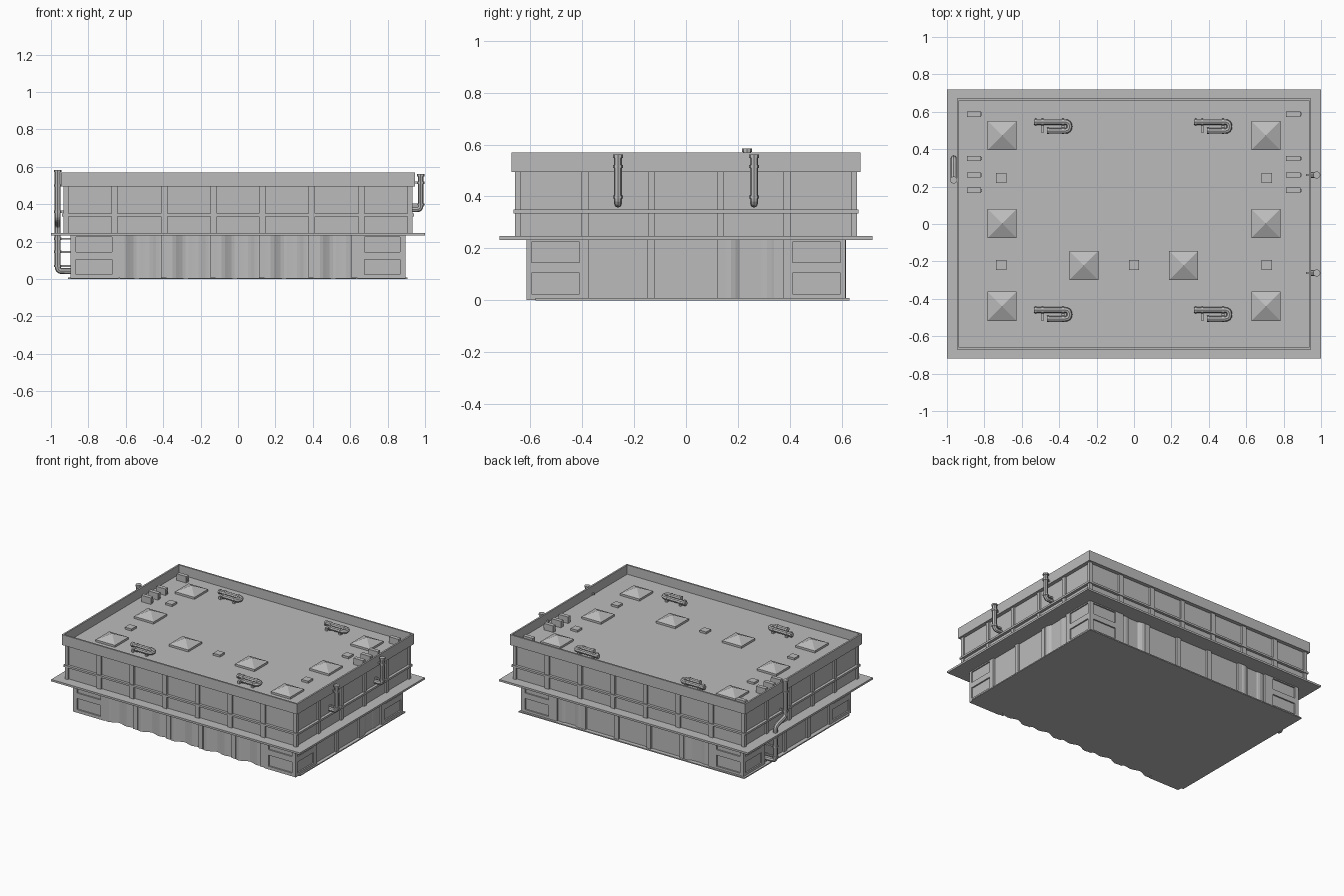
import bpy, bmesh, math
from mathutils import Vector, Matrix

cube = bpy.data.objects.get("Cube")
if cube:
    bpy.data.objects.remove(cube, do_unlink=True)

grey = bpy.data.materials.new("concrete_grey")
grey.use_nodes = True
GREY = (0.5, 0.5, 0.5, 1)
grey.diffuse_color = GREY
grey.node_tree.nodes["Principled BSDF"].inputs["Base Color"].default_value = GREY


def add_object(name, bm):
    bmesh.ops.recalc_face_normals(bm, faces=bm.faces)
    mesh = bpy.data.meshes.new(name)
    bm.to_mesh(mesh)
    bm.free()
    mesh.materials.append(grey)
    obj = bpy.data.objects.new(name, mesh)
    bpy.context.collection.objects.link(obj)
    return obj


def box(bm, x, y, z):
    """Add a box from (min, max) ranges."""
    mid = [(r[0] + r[1]) / 2 for r in (x, y, z)]
    size = [abs(r[1] - r[0]) for r in (x, y, z)]
    bmesh.ops.create_cube(bm, size=1, matrix=Matrix.Translation(mid) @ Matrix.Diagonal((*size, 1)))


def slab(name, hx, hy, z):
    bm = bmesh.new()
    box(bm, (-hx, hx), (-hy, hy), z)
    return add_object(name, bm)


def rounded(points, radius):
    """Replace inner corners of a path by short arcs."""
    pts = [Vector(p) for p in points]
    out = [pts[0]]
    for a, b, c in zip(pts, pts[1:], pts[2:]):
        p, q = b + (a - b).normalized() * radius, b + (c - b).normalized() * radius
        for i in range(5):
            t = i / 4
            out.append(p * (1 - t) ** 2 + b * 2 * t * (1 - t) + q * t * t)
    return out + [pts[-1]]


def pipe(name, points, radius, bend):
    path = rounded(points, bend)
    curve = bpy.data.curves.new(name, "CURVE")
    curve.dimensions = "3D"
    curve.bevel_depth = radius
    curve.bevel_resolution = 2
    curve.use_fill_caps = True
    spline = curve.splines.new("POLY")
    spline.points.add(len(path) - 1)
    for sp, p in zip(spline.points, path):
        sp.co = (*p, 1)
    spline.use_smooth = False
    temp = bpy.data.objects.new(name, curve)
    bpy.context.collection.objects.link(temp)
    bpy.context.view_layer.update()
    mesh = bpy.data.meshes.new_from_object(temp.evaluated_get(bpy.context.evaluated_depsgraph_get()))
    bpy.data.objects.remove(temp, do_unlink=True)
    mesh.materials.clear()
    mesh.materials.append(grey)
    bpy.context.collection.objects.link(bpy.data.objects.new(name, mesh))


def collars(name, centres, radius, height, axis="Z"):
    bm = bmesh.new()
    turn = Matrix.Rotation(math.pi / 2, 4, "Y") if axis == "X" else Matrix()
    for c in centres:
        bmesh.ops.create_cone(bm, cap_ends=True, segments=8, radius1=radius, radius2=radius,
                              depth=height, matrix=Matrix.Translation(c) @ turn)
    add_object(name, bm)


# Lower storey core and floor plate
bm = bmesh.new()
box(bm, (-0.91, 0.905), (-0.58, 0.63), (0, 0.008))
add_object("floor_plate", bm)
bm = bmesh.new()
box(bm, (-0.88, 0.88), (-0.58, 0.6), (0.004, 0.235))
add_object("lower_walls", bm)

# Corner blocks with recessed panels on both outer faces
blocks, cuts = bmesh.new(), bmesh.new()
for sx in (-1, 1):
    for sy in (-1, 1):
        box(blocks, (sx * 0.64, sx * 0.895), (sy * 0.38, sy * 0.615), (0.002, 0.235))
        for z in ((0.025, 0.105), (0.145, 0.225)):
            box(cuts, (sx * 0.675, sx * 0.865), (sy * 0.605, sy * 0.65), z)
            box(cuts, (sx * 0.885, sx * 0.93), (sy * 0.41, sy * 0.595), z)
corner = add_object("corner_blocks", blocks)
cutter = add_object("panel_cutter", cuts)
cutter.hide_render = True
cutter.hide_set(True)
cut = corner.modifiers.new("panels", "BOOLEAN")
cut.object = cutter
cut.solver = "EXACT"

# Pilasters on both storeys
bm = bmesh.new()
for s in (-1, 1):
    for x in (0.13, 0.395, 0.625):
        for sx in (-1, 1):
            box(bm, (sx * x - 0.017, sx * x + 0.017), (s * 0.57, s * 0.615), (0.006, 0.235))
    for y in (-0.135, 0.135, 0.388):
        box(bm, (s * 0.87, s * 0.895), (y - 0.015, y + 0.015), (0.006, 0.235))
    box(bm, (s * 0.87, s * 0.895), (-0.403, -0.373), (0.006, 0.235))
add_object("lower_pilasters", bm)

bm = bmesh.new()
for s in (-1, 1):
    for sx in (-1, 1):
        for x in (0.13, 0.395, 0.66):
            box(bm, (sx * x - 0.017, sx * x + 0.017), (s * 0.63, s * 0.658), (0.24, 0.5))
        for y in (0.133, 0.39):
            box(bm, (s * 0.9, s * 0.932), (sx * y - 0.014, sx * y + 0.014), (0.24, 0.5))
        box(bm, (s * 0.907, s * 0.932), (sx * 0.635, sx * 0.658), (0.24, 0.5))
add_object("upper_pilasters", bm)


# Rippled wall sheets
def ripple(name, start, end, place, steps):
    bm = bmesh.new()
    rows = []
    for i in range(steps + 1):
        u = start + (end - start) * i / steps
        a = 2 * math.pi * (u + 0.58) / 0.2625
        d = -0.009 * math.sin(2 * a) - 0.007 * math.sin(a)
        rows.append([bm.verts.new((*place(u, e), z)) for e, z in
                     ((d, 0.002), (d, 0.234), (-0.03, 0.234), (-0.03, 0.002))])
    for p, q in zip(rows, rows[1:]):
        for k in range(4):
            bm.faces.new((p[k], q[k], q[k - 1], p[k - 1]))
    bm.faces.new(rows[0])
    bm.faces.new(rows[-1])
    add_object(name, bm)


ripple("front_ripples", -0.63, 0.63, lambda u, d: (u, -0.6 - d), 72)
ripple("right_side_ripple", 0.14, 0.38, lambda u, d: (0.88 + d, u), 14)
for s in (-1, 1):
    ripple("back_ripple", 0.4, 0.62, lambda u, d: (s * u, 0.602 + d), 14)

# Ledge, upper storey and bands
slab("ledge", 1.0, 0.718, (0.233, 0.247))
slab("upper_walls", 0.92, 0.645, (0.24, 0.502))
slab("middle_band", 0.94, 0.664, (0.335, 0.349))

# Parapet around the flat roof
bm = bmesh.new()
for s in (-1, 1):
    box(bm, (-0.947, 0.947), (s * 0.66, s * 0.672), (0.495, 0.57))
    box(bm, (s * 0.935, s * 0.947), (-0.66, 0.66), (0.495, 0.57))
add_object("parapet", bm)
slab("roof", 0.936, 0.661, (0.495, 0.503))

# Pyramid skylights
bm = bmesh.new()
spots = [(s * 0.705, y) for s in (-1, 1) for y in (0.473, 0.003, -0.44)]
for x, y in spots + [(-0.268, -0.222), (0.265, -0.222)]:
    box(bm, (x - 0.078, x + 0.078), (y - 0.078, y + 0.078), (0.5, 0.518))
    bmesh.ops.create_cone(bm, segments=4, radius1=0.078 * math.sqrt(2), radius2=0, depth=0.036,
                          matrix=Matrix.Translation((x, y, 0.536)) @ Matrix.Rotation(math.pi / 4, 4, "Z"))
add_object("skylights", bm)

# Small roof hatches and upright vent boxes
bm = bmesh.new()
for x, y in ((-0.71, 0.245), (0.71, 0.245), (0, -0.22), (-0.71, -0.22), (0.71, -0.22)):
    box(bm, (x - 0.027, x + 0.027), (y - 0.027, y + 0.027), (0.5, 0.518))
add_object("roof_hatches", bm)
bm = bmesh.new()
for x in (-0.856, 0.851):
    for y in (0.587, 0.35, 0.262, 0.18):
        box(bm, (x - 0.038, x + 0.038), (y - 0.014, y + 0.014), (0.5, 0.55))
        box(bm, (x + 0.038, x + 0.044), (y - 0.008, y + 0.008), (0.515, 0.535))
add_object("vent_boxes", bm)

# U-shaped roof ducts
for x in (-0.43, 0.425):
    for y in (0.52, -0.485):
        z = 0.53
        pipe("roof_duct", [(x - 0.105, y + 0.025, z), (x + 0.085, y + 0.025, z),
                           (x + 0.085, y - 0.022, z), (x - 0.035, y - 0.022, z)], 0.015, 0.023)
        collars("duct_collars", [(x - 0.095, y + 0.025, z), (x - 0.06, y + 0.025, z), (x + 0.05, y + 0.025, z),
                                 (x + 0.05, y - 0.022, z), (x - 0.03, y - 0.022, z)], 0.018, 0.01, "X")
        bm = bmesh.new()
        for dx in (-0.06, 0.05):
            box(bm, (x + dx - 0.008, x + dx + 0.008), (y - 0.03, y + 0.035), (0.5, 0.525))
        add_object("duct_feet", bm)

# Short vent pipes on the right wall
for y in (-0.262, 0.262):
    pipe("short_vent_pipe", [(0.977, y, 0.56), (0.977, y, 0.372), (0.915, y, 0.372)], 0.015, 0.022)
    collars("short_pipe_collars", [(0.977, y, z) for z in (0.555, 0.515, 0.398)], 0.02, 0.012)
    bm = bmesh.new()
    for z in (0.515, 0.398):
        box(bm, (0.92, 0.977), (y - 0.006, y + 0.006), (z - 0.005, z + 0.005))
    add_object("short_pipe_brackets", bm)

# Long downpipe on the left wall
pipe("long_downpipe", [(-0.964, 0.235, 0.575), (-0.964, 0.235, 0.32), (-0.964, 0.35, 0.29),
                       (-0.964, 0.35, 0.042), (-0.87, 0.35, 0.042)], 0.016, 0.025)
collars("downpipe_collars", [(-0.964, 0.235, z) for z in (0.578, 0.5, 0.36)]
        + [(-0.964, 0.35, z) for z in (0.215, 0.145, 0.07)], 0.02, 0.012)
bm = bmesh.new()
for y, z in ((0.235, 0.5), (0.235, 0.36), (0.35, 0.215), (0.35, 0.145), (0.35, 0.07)):
    box(bm, (-0.964, -0.875), (y - 0.006, y + 0.006), (z - 0.005, z + 0.005))
add_object("downpipe_brackets", bm)
